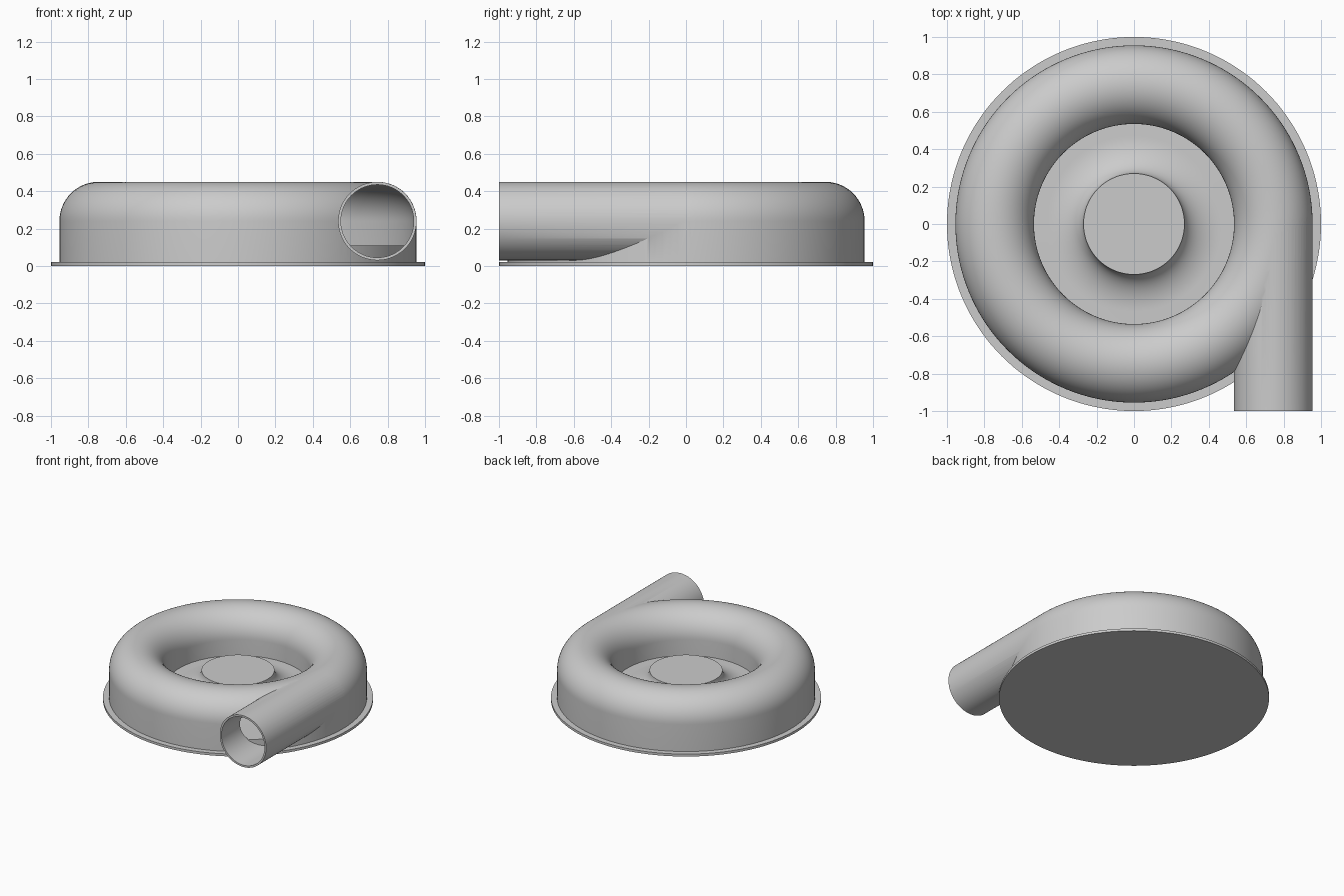
import bpy, bmesh, math
from math import sin, cos, pi

cube = bpy.data.objects.get("Cube")
if cube:
    bpy.data.objects.remove(cube, do_unlink=True)

# One plain grey material
grey = bpy.data.materials.new("plain_grey")
grey.use_nodes = True
colour = (0.6, 0.6, 0.6, 1)
grey.diffuse_color = colour
for node in grey.node_tree.nodes:
    if node.type == 'BSDF_PRINCIPLED':
        node.inputs["Base Color"].default_value = colour

MID_R, MID_Z = 0.745, 0.24      # centre of the duct section
OUTER, INNER = 0.21, 0.195      # outside and inside radius of the duct


def lathe(name, profile, closed=False, segments=144):
    """Spin (radius, height) points round z; open profiles start and end on the axis."""
    bm = bmesh.new()
    rings = []
    for r, z in profile:
        if r == 0:
            rings.append([bm.verts.new((0, 0, z))] * segments)
        else:
            rings.append([bm.verts.new((r * cos(2 * pi * i / segments),
                                        r * sin(2 * pi * i / segments), z))
                          for i in range(segments)])
    pairs = list(zip(rings, rings[1:]))
    if closed:
        pairs.append((rings[-1], rings[0]))
    for a, b in pairs:
        for i in range(segments):
            j = (i + 1) % segments
            corners = list(dict.fromkeys((a[i], a[j], b[j], b[i])))
            bm.faces.new(corners)
    bmesh.ops.recalc_face_normals(bm, faces=bm.faces)
    mesh = bpy.data.meshes.new(name)
    bm.to_mesh(mesh)
    bm.free()
    mesh.materials.append(grey)
    ob = bpy.data.objects.new(name, mesh)
    bpy.context.collection.objects.link(ob)
    return ob


def arch(radius, bottom, steps=32):
    """Half-round duct section with straight legs down to the given height."""
    arc = [(MID_R + radius * cos(pi * i / steps), MID_Z + radius * sin(pi * i / steps))
           for i in range(steps + 1)]
    return [(MID_R + radius, bottom)] + arc + [(MID_R - radius, bottom)]


def pipe(name, radius, front, back):
    bpy.ops.mesh.primitive_cylinder_add(
        vertices=96, radius=radius, depth=back - front,
        location=(MID_R, (front + back) / 2, MID_Z), rotation=(pi / 2, 0, 0))
    ob = bpy.context.object
    ob.name = name
    ob.data.materials.append(grey)
    return ob


def activate(ob):
    bpy.ops.object.select_all(action='DESELECT')
    ob.select_set(True)
    bpy.context.view_layer.objects.active = ob


def combine(target, tool, operation):
    mod = target.modifiers.new(operation, 'BOOLEAN')
    mod.operation = operation
    mod.solver = 'EXACT'
    mod.object = tool
    activate(target)
    bpy.ops.object.modifier_apply(modifier=mod.name)
    bpy.data.objects.remove(tool, do_unlink=True)


# Ring-shaped housing with its tangential outlet, hollowed out
housing = lathe("volute_housing", arch(OUTER, 0.01), closed=True)
combine(housing, pipe("outlet_pipe", OUTER - 0.0004, -1.0, 0.02), 'UNION')
combine(housing, lathe("ring_void", arch(INNER, -0.05), closed=True), 'DIFFERENCE')
combine(housing, pipe("outlet_void", INNER - 0.0004, -1.1, 0.021), 'DIFFERENCE')

# Raised floor sweeping up into the central hub
flare = [(0.47 - 0.2 * cos(pi / 2 * i / 16), 0.24 - 0.13 * sin(pi / 2 * i / 16))
         for i in range(16, -1, -1)]
hub = lathe("hub_and_floor",
            [(0, 0.01), (0.945, 0.01), (0.945, 0.11)] + flare + [(0, 0.24)])

# Thin round base plate
plate = lathe("base_plate", [(0, 0), (1, 0), (1, 0.02), (0, 0.02)])

for ob in (housing, hub, plate):
    activate(ob)
    bpy.ops.object.shade_smooth_by_angle(angle=math.radians(30))
